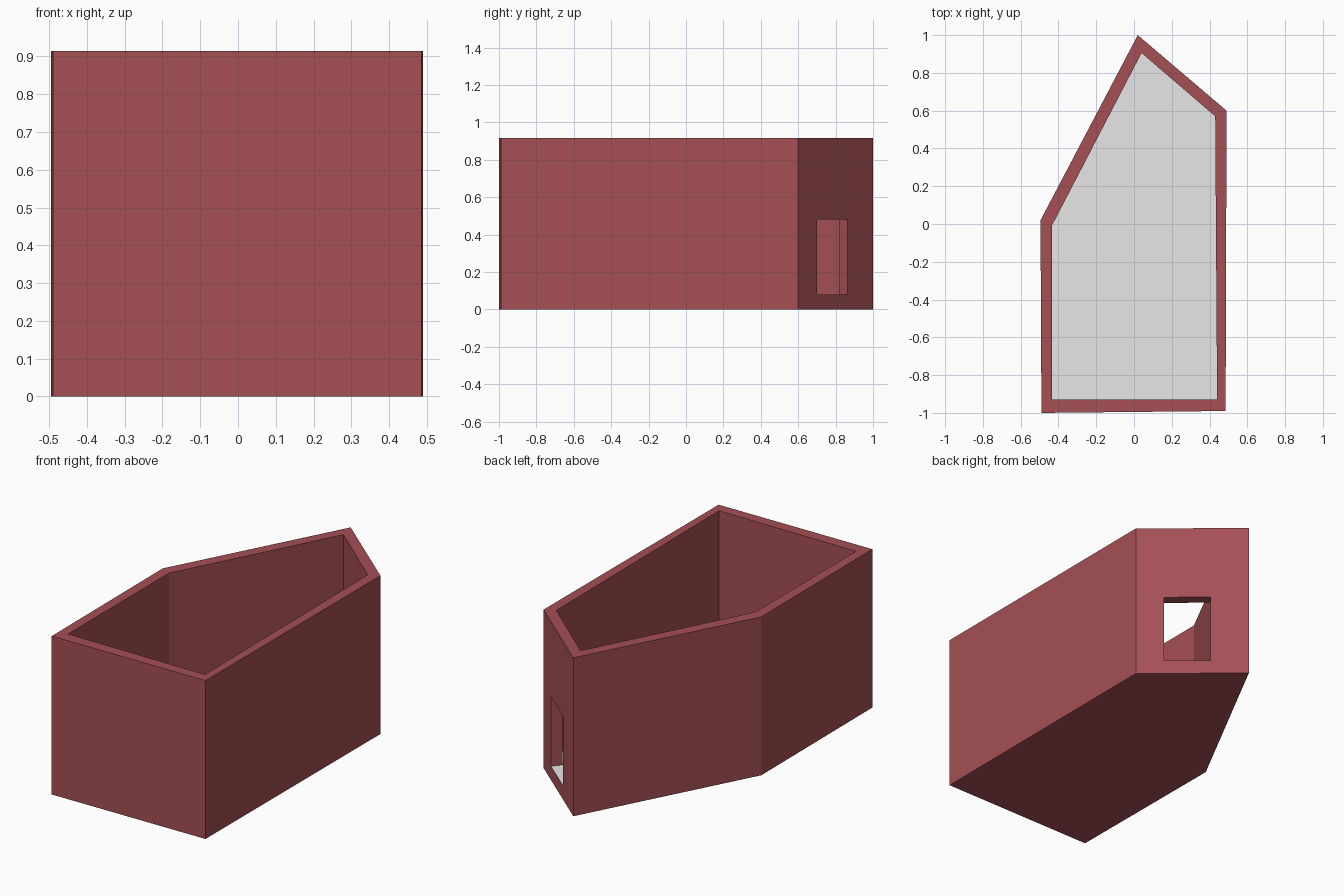
import bpy, bmesh
from mathutils import Vector

cube = bpy.data.objects.get("Cube")
if cube:
    bpy.data.objects.remove(cube, do_unlink=True)


def material(name, color):
    m = bpy.data.materials.new(name)
    m.use_nodes = True
    m.diffuse_color = color
    m.node_tree.nodes["Principled BSDF"].inputs["Base Color"].default_value = color
    return m


brick = material("brick red", (0.38, 0.08, 0.09, 1))
grey = material("floor grey", (0.8, 0.8, 0.8, 1))

HEIGHT, FLOOR, LINTEL = 0.915, 0.08, 0.48

# Plan of the walls: outer and inner corners, counterclockwise
outer = [Vector(p) for p in ((-0.49, -1), (0.485, -0.99), (0.49, 0.6), (0.02, 1), (-0.495, 0.02))]
inner = [Vector(p) for p in ((-0.435, -0.93), (0.44, -0.93), (0.43, 0.57), (0.04, 0.905), (-0.435, -0.01))]

# Ends of the opening in the angled wall, outside and inside
a, b = outer[2], outer[3]
c, d = inner[2], inner[3]
inward = Vector((a.y - b.y, b.x - a.x)).normalized()
open_out = [a.lerp(b, 0.25), a.lerp(b, 0.66)]


def across(p):
    n = Vector((c.y - d.y, d.x - c.x))
    return p + inward * ((c - p).dot(n) / inward.dot(n))


open_in = [across(p) for p in open_out]

bm = bmesh.new()


def face(points, mat=0):
    f = bm.faces.new([bm.verts.new(p) for p in points])
    f.material_index = mat


def wall(p, q, z0, z1):
    face([(*p, z0), (*q, z0), (*q, z1), (*p, z1)])


def pierced_wall(p, q, r, s, z0):
    """Wall p-q with an opening r-s between floor and lintel."""
    wall(p, r, z0, HEIGHT)
    wall(s, q, z0, HEIGHT)
    wall(r, s, LINTEL, HEIGHT)
    if z0 < FLOOR:
        wall(r, s, z0, FLOOR)


for i in range(5):
    j = (i + 1) % 5
    # Rim
    face([(*p, HEIGHT) for p in (outer[i], outer[j], inner[j], inner[i])])
    if i == 2:
        pierced_wall(a, b, *open_out, 0)
        pierced_wall(d, c, open_in[1], open_in[0], FLOOR)
    else:
        wall(outer[i], outer[j], 0, HEIGHT)
        wall(inner[j], inner[i], FLOOR, HEIGHT)

# Jambs, lintel underside and grey sill
o0, o1, i0, i1 = *open_out, *open_in
wall(i0, o0, FLOOR, LINTEL)
wall(o1, i1, FLOOR, LINTEL)
for p, q in ((i0, o0), (o1, i1)):
    bm.faces[:] and bm.faces.ensure_lookup_table()
for f in bm.faces[-2:]:
    f.normal_flip()
face([(*p, LINTEL) for p in (o0, i0, i1, o1)])
face([(*p, FLOOR) for p in (o0, o1, i1, i0)], 1)

# Floor and underside
face([(*p, FLOOR) for p in inner], 1)
face([(*p, 0) for p in reversed(outer)])

bmesh.ops.remove_doubles(bm, verts=bm.verts[:], dist=0.0001)
mesh = bpy.data.meshes.new("walled_enclosure")
bm.to_mesh(mesh)
bm.free()
mesh.materials.append(brick)
mesh.materials.append(grey)
enclosure = bpy.data.objects.new("walled_enclosure", mesh)
bpy.context.collection.objects.link(enclosure)
